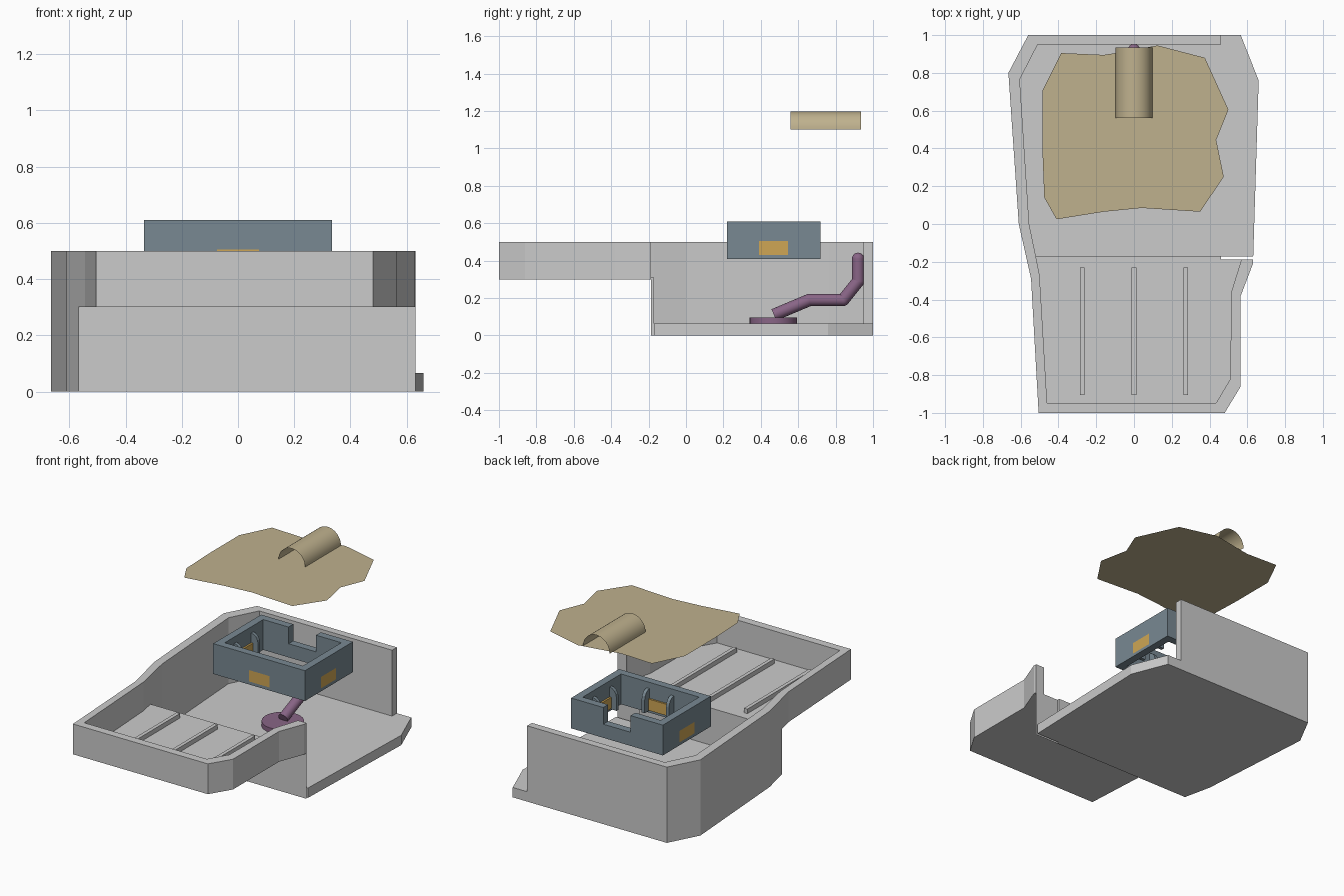
import bpy, bmesh, math
from mathutils import Vector

if "Cube" in bpy.data.objects:
    bpy.data.objects.remove(bpy.data.objects["Cube"])


def material(name, color):
    m = bpy.data.materials.new(name)
    m.diffuse_color = (*color, 1)
    m.use_nodes = True
    m.node_tree.nodes["Principled BSDF"].inputs["Base Color"].default_value = m.diffuse_color
    return m


slate = material("slate", (0.19, 0.25, 0.29))
orange = material("orange", (0.62, 0.38, 0.09))
purple = material("purple", (0.25, 0.13, 0.24))
tan = material("tan", (0.52, 0.44, 0.27))


def add(name, bm, mat=None):
    bmesh.ops.recalc_face_normals(bm, faces=bm.faces)
    me = bpy.data.meshes.new(name)
    bm.to_mesh(me)
    bm.free()
    ob = bpy.data.objects.new(name, me)
    bpy.context.collection.objects.link(ob)
    if mat:
        me.materials.append(mat)
    return ob


def prism(name, pts, z0, z1, mat=None):
    bm = bmesh.new()
    f = bm.faces.new([bm.verts.new((x, y, z0)) for x, y in pts])
    r = bmesh.ops.extrude_face_region(bm, geom=[f])
    vs = [g for g in r["geom"] if isinstance(g, bmesh.types.BMVert)]
    bmesh.ops.translate(bm, verts=vs, vec=(0, 0, z1 - z0))
    return add(name, bm, mat)


def box(name, x0, x1, y0, y1, z0, z1, mat=None):
    return prism(name, [(x0, y0), (x1, y0), (x1, y1), (x0, y1)], z0, z1, mat)


def cut(ob, *cutters):
    bpy.context.view_layer.objects.active = ob
    for c in cutters:
        m = ob.modifiers.new("cut", 'BOOLEAN')
        m.operation = 'DIFFERENCE'
        m.solver = 'EXACT'
        m.object = c
        bpy.ops.object.modifier_apply(modifier=m.name)
        bpy.data.objects.remove(c)


def smooth(ob):
    bpy.ops.object.select_all(action='DESELECT')
    ob.select_set(True)
    bpy.context.view_layer.objects.active = ob
    bpy.ops.object.shade_smooth_by_angle(angle=math.radians(35))


# Basin shell: deep rear well, shallow front tray, cutaway on the right
outer = [(-.56, 1), (.565, 1), (.66, .76), (.63, -.21), (.565, -.38), (.565, -.86),
         (.48, -1), (-.505, -1), (-.545, -.29), (-.61, 0), (-.665, .8)]
well = [(-.51, .95), (.51, .95), (.595, .72), (.57, -.17), (-.52, -.17), (-.555, 0), (-.605, .765)]
tray = [(-.5, -.1), (.5, -.1), (.57, -.17), (.565, -.2), (.515, -.36), (.51, -.82),
        (.435, -.947), (-.46, -.947), (-.5, -.27), (-.52, -.17)]
basin = prism("basin", outer, 0, .5)
cut(basin,
    box("c1", -1, 1, -1.2, -.188, -.1, .3),
    prism("c2", well, .065, .8),
    prism("c3", tray, .31, .8),
    box("c4", .46, 1, -.187, 1.2, .065, .8),
    box("c5", .46, 1, -.187, -.172, -.1, .8))

# Drain-board ribs
for i, x in enumerate((-.275, 0, .275)):
    box(f"rib_{i}", x - .012, x + .012, -.905, -.23, .305, .34)

# Rectangular frame with a notch in its back wall
frame = box("frame", -.335, .335, .22, .72, .41, .61, slate)
cut(frame,
    box("c1", -.285, .285, .27, .67, .3, .8),
    box("c2", -.1, .1, .6, .8, .5, .8),
    box("c3", -.075, .075, .15, .3, .43, .505),
    box("c4", -.4, -.25, .39, .545, .43, .505),
    box("c5", .25, .4, .39, .545, .43, .505))


# Window panel with a pair of rounded brackets on the inner wall
def window(name, origin, out, along):
    o, n, a = Vector(origin), Vector(out), Vector(along)

    def span(d0, d1, s0, s1):
        p, q = o + n * d0 + a * s0, o + n * d1 + a * s1
        return (*sorted((p.x, q.x)), *sorted((p.y, q.y)))
    box(name + "_panel", *span(-.062, 0, -.0775, .0775), .43, .505, orange)
    prof = [(-.045, .425), (-.1, .425), (-.1, .51)]
    prof += [(-.045 - .055 * math.cos(t), .51 + .06 * math.sin(t))
             for t in (math.pi / 8 * k for k in range(1, 5))]
    for k, s in enumerate((-.1, .078)):
        bm = bmesh.new()
        f = bm.faces.new([bm.verts.new(o + n * d + a * s + Vector((0, 0, z))) for d, z in prof])
        r = bmesh.ops.extrude_face_region(bm, geom=[f])
        vs = [g for g in r["geom"] if isinstance(g, bmesh.types.BMVert)]
        bmesh.ops.translate(bm, verts=vs, vec=a * .022)
        add(f"{name}_bracket_{k}", bm, slate)


window("front_window", (0, .22, 0), (0, -1, 0), (1, 0, 0))
window("left_window", (-.335, .467, 0), (-1, 0, 0), (0, 1, 0))
window("right_window", (.335, .467, 0), (1, 0, 0), (0, 1, 0))

# Drain disk
bpy.ops.mesh.primitive_cylinder_add(vertices=32, radius=.127, depth=.032, location=(0, .467, .08))
disk = bpy.context.object
disk.name = "drain_disk"
disk.data.materials.append(purple)
smooth(disk)

# Bent drain pipe with ball joints
path = [Vector((0, y, z)) for y, z in ((.47, .11), (.66, .19), (.84, .19), (.92, .29), (.92, .41))]
bm = bmesh.new()
for p, q in zip(path, path[1:]):
    m = (q - p).to_track_quat('Z', 'Y').to_matrix().to_4x4()
    m.translation = (p + q) / 2
    bmesh.ops.create_cone(bm, cap_ends=True, segments=16, radius1=.033, radius2=.033,
                          depth=(q - p).length, matrix=m)
for p in path[1:]:
    r = bmesh.ops.create_uvsphere(bm, u_segments=16, v_segments=8, radius=.033)
    bmesh.ops.translate(bm, verts=r["verts"], vec=p)
smooth(add("drain_pipe", bm, purple))

# Floating thin sheet, slotted beneath its half-round hood
edge = [(-.385, .905), (-.16, .895), (-.097, .905), (-.097, .56), (.097, .56), (.097, .94),
        (.125, .945), (.375, .88), (.5, .605), (.435, .445), (.475, .25), (.35, .065), (.04, .085),
        (-.16, .065), (-.41, .025), (-.475, .14), (-.485, .4), (-.485, .705)]
bm = bmesh.new()
bm.faces.new([bm.verts.new((x, y, 1.1)) for x, y in reversed(edge)])
bmesh.ops.triangulate(bm, faces=bm.faces)
add("sheet", bm, tan)

bm = bmesh.new()
rows = [[bm.verts.new((.097 * math.cos(t), y, 1.1 + .097 * math.sin(t))) for y in (.56, .935)]
        for t in (math.pi * k / 20 for k in range(21))]
for a, b in zip(rows, rows[1:]):
    bm.faces.new((a[0], a[1], b[1], b[0]))
smooth(add("sheet_hood", bm, tan))
